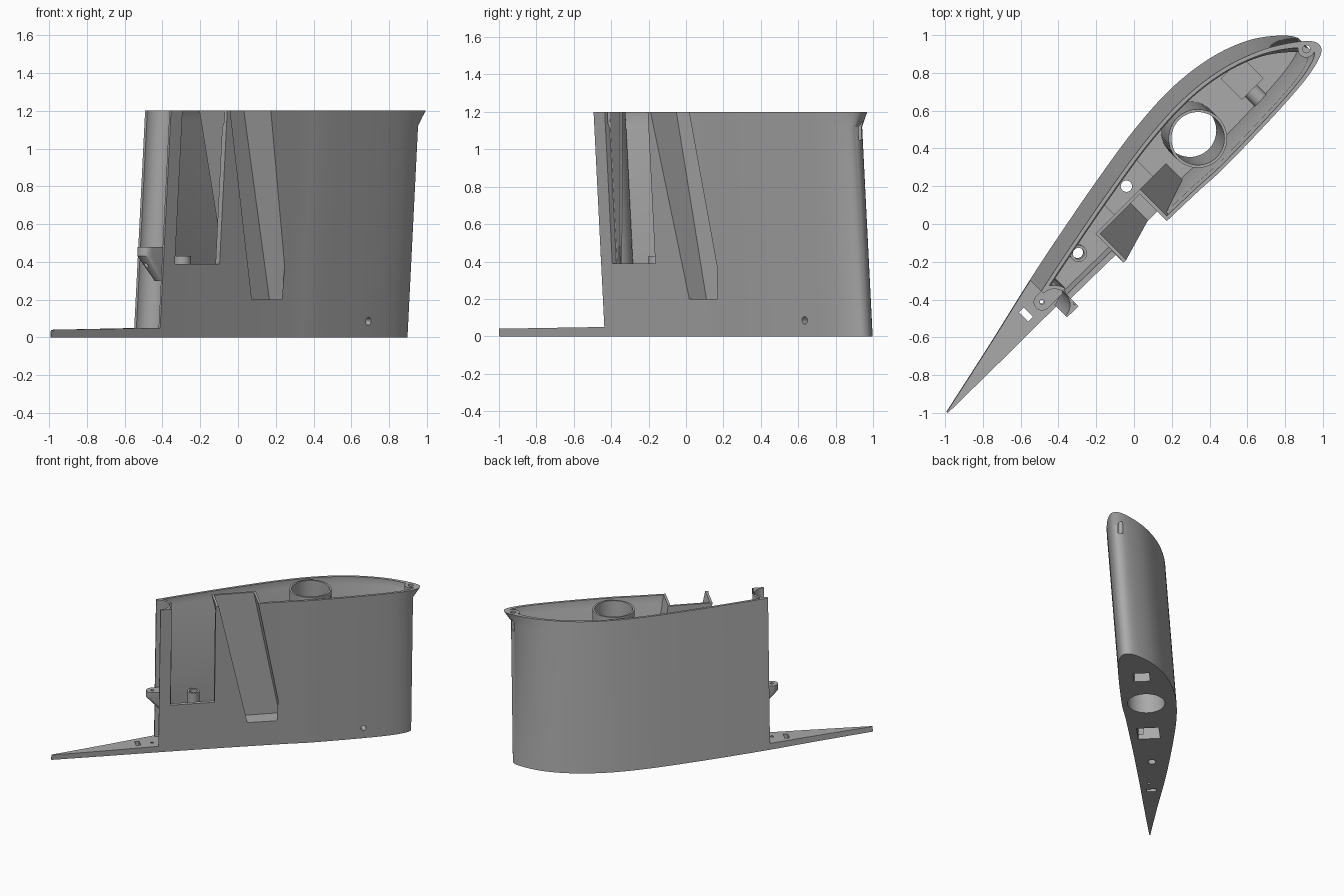
import bpy, bmesh, math

if "Cube" in bpy.data.objects:
    bpy.data.objects.remove(bpy.data.objects["Cube"])

R2 = math.sqrt(2)
H = 1.2
LEAN = -0.085          # sideways drift of the section from bottom to top

mat = bpy.data.materials.new("plain grey")
mat.diffuse_color = (0.4, 0.4, 0.4, 1)
mat.use_nodes = True
mat.node_tree.nodes["Principled BSDF"].inputs["Base Color"].default_value = mat.diffuse_color


def lean(z):
    return LEAN * z / H


def loft(name, sections):
    """Solid through sections [(points in chord frame u,v), z]."""
    bm = bmesh.new()
    rings = [[bm.verts.new(((u - v) / R2, (u + v) / R2, z)) for u, v in pts]
             for pts, z in sections]
    n = len(rings[0])
    for a, b in zip(rings, rings[1:]):
        for i in range(n):
            j = (i + 1) % n
            bm.faces.new((a[i], a[j], b[j], b[i]))
    bm.faces.new(rings[0][::-1])
    bm.faces.new(rings[-1])
    bmesh.ops.recalc_face_normals(bm, faces=bm.faces)
    me = bpy.data.meshes.new(name)
    bm.to_mesh(me)
    bm.free()
    ob = bpy.data.objects.new(name, me)
    bpy.context.collection.objects.link(ob)
    me.materials.append(mat)
    return ob


def rect(u0, u1, v0, v1):
    return [(u0, v0), (u1, v0), (u1, v1), (u0, v1)]


def box(u0, u1, v0, v1, z0, z1):
    return loft("box", [(rect(u0, u1, v0, v1), z0), (rect(u0, u1, v0, v1), z1)])


def circle(u, v, r, n=40):
    return [(u + r * math.cos(2 * math.pi * i / n), v + r * math.sin(2 * math.pi * i / n))
            for i in range(n)]


def tube(u, v, r, z0, z1, leaning=0.0, n=40):
    return loft("tube", [(circle(u, v + leaning * z, r, n), z) for z in (z0, z1)])


def cross_tube(u, z, r, v0, v1):
    """Horizontal cylinder running across the chord."""
    ob = tube(0, 0, r, v0, v1, n=24)
    for p in ob.data.vertices:
        a, b, c = p.co
        uu, vv, zz = u + a, c, z + b
        p.co = ((uu - vv) / R2, (uu + vv) / R2, zz)
    bm = bmesh.new()
    bm.from_mesh(ob.data)
    bmesh.ops.recalc_face_normals(bm, faces=bm.faces)
    bm.to_mesh(ob.data)
    bm.free()
    return ob


def cut(target, *cutters):
    for c in cutters:
        m = target.modifiers.new("cut", "BOOLEAN")
        m.operation, m.solver, m.object = "DIFFERENCE", "EXACT", c
        bpy.context.view_layer.objects.active = target
        bpy.ops.object.modifier_apply(modifier=m.name)
        bpy.data.objects.remove(c)


# Wing section: control points from tail over the convex side, nose, flat side
CTRL = [(-1.404, 0.0), (-1.0, 0.088), (-0.615, 0.177), (-0.33, 0.236), (0.014, 0.3),
        (0.354, 0.352), (0.65, 0.368), (0.905, 0.336), (1.11, 0.262), (1.255, 0.156),
        (1.312, 0.07), (1.262, 0.008), (1.057, -0.027), (0.58, -0.042), (0.325, -0.032),
        (-0.17, -0.02), (-0.594, -0.014), (-1.0, -0.012), (-1.404, -0.008)]


def smooth_outline(steps=8):
    out = []
    for i in range(len(CTRL) - 1):
        p0, p1, p2 = CTRL[max(i - 1, 0)], CTRL[i], CTRL[i + 1]
        p3 = CTRL[min(i + 2, len(CTRL) - 1)]
        for s in range(steps):
            t = s / steps
            out.append(tuple(0.5 * (2 * b + (c - a) * t + (2 * a - 5 * b + 4 * c - d) * t * t
                                    + (3 * b - a - 3 * c + d) * t ** 3)
                             for a, b, c, d in zip(p0, p1, p2, p3)))
    return out + [CTRL[-1]]


LINE = smooth_outline()


def section(z, inset=0.0, flare=0.0, umin=-9):
    pts = []
    for i, (u, v) in enumerate(LINE):
        a, b = LINE[max(i - 1, 0)], LINE[min(i + 1, len(LINE) - 1)]
        du, dv = b[0] - a[0], b[1] - a[1]
        d = math.hypot(du, dv)
        uu, vv = u + dv / d * inset, v - du / d * inset
        if u > umin:
            uu += flare * max(0, (u - 0.95) / 0.36) ** 2
            pts.append((uu, vv + lean(z)))
    return pts


hull = loft("wing_shell", [(section(0), 0), (section(1.12), 1.12),
                           (section(H, flare=0.053), H)])

# Hollow core, kept clear of channel, hinge groove, tubes and bosses
W = -0.575
core = loft("core", [(section(0.04, 0.03, 0, W), 0.04), (section(1.11, 0.032, 0, W), 1.11),
                     (section(1.14, 0.02, 0.013, W), 1.14),
                     (section(1.3, 0.02, 0.053, W), 1.3)])


def channel(g):
    """Slanted channel on the flat side, grown by g."""
    def ring(z):
        t = (z - 0.2) / 1.0
        return rect(0.064 - 0.227 * t - g, 0.325 - 0.191 * t + g, -0.4, 0.09 + g)
    return loft("channel", [(ring(z), z) for z in (0.2 - g, 1.4)])


def groove(g, z0):
    """Round hinge groove in the rear end, grown by g."""
    return loft("groove", [(circle(-0.6, 0.081 + lean(z), 0.083 + g, 48), z)
                           for z in (z0, 1.4)])


TL = -0.05
cut(core, channel(0.018), groove(0.02, 0.0),
    tube(0.559, 0.141, 0.155, -0.1, 1.4, TL, 64),
    tube(-0.318, 0.106, 0.045, -0.1, 0.43, -0.02),
    tube(1.3, 0.01, 0.045, 1.08, 1.4),
    box(0.87, 1.03, 0.06, 0.22, -0.1, 0.15),
    box(-0.04, 0.25, 0.07, 0.24, -0.1, 0.15),
    cross_tube(0.937, 0.085, 0.045, -0.2, 0.1))

# Space above the tail plate
tail_cut = box(-1.7, -0.6, -0.6, 0.6, 0.05, 1.4)
for p in tail_cut.data.vertices:
    if p.co.z < 0.1 and p.co.x + p.co.y < -1.5:
        p.co.z = 0.037

cut(hull, core, tail_cut, channel(0), groove(0, 0.05),
    box(-0.515, -0.185, -0.4, 0.015, 0.39, 1.4),          # side window
    tube(0.559, 0.141, 0.14, -0.1, 1.4, TL, 64),          # mast bore
    tube(-0.318, 0.106, 0.03, -0.1, 0.6, -0.02),          # small bore
    tube(0.113, 0.17, 0.03, -0.1, 0.3),                   # floor hole
    tube(1.3, 0.01, 0.02, 1.05, 1.4, n=24),               # nose screw hole
    box(0.89, 1.01, 0.08, 0.2, -0.1, 0.13),               # nut recesses
    box(0.03, 0.19, 0.035, 0.2, -0.1, 0.12),
    cross_tube(0.937, 0.085, 0.02, -0.2, 0.12),           # side screw hole
    tube(-0.636, 0.057, 0.012, -0.1, 0.2, n=20),          # pivot hole
    box(-0.76, -0.725, 0.03, 0.1, -0.1, 0.2))             # tail slot

# Hinge bracket: rounded tongue with a tapering gusset under it
def tongue(u0, r):
    arc = [(u0 + r * math.cos(a), 0.052 + r * math.sin(a))
           for a in (math.pi * (0.5 + i / 16) for i in range(17))]
    return arc + [(-0.508, 0.052 - r), (-0.508, 0.052 + r)]


bracket = loft("hinge_bracket", [(tongue(-0.53, 0.03), 0.3), (tongue(-0.636, 0.045), 0.43),
                                 (tongue(-0.636, 0.045), 0.48)])
cut(bracket, tube(-0.636, 0.052, 0.012, 0.2, 0.6, n=20))

for ob in (hull, bracket):
    bpy.ops.object.select_all(action="DESELECT")
    ob.select_set(True)
    bpy.context.view_layer.objects.active = ob
    bpy.ops.object.shade_smooth_by_angle(angle=math.radians(30))
